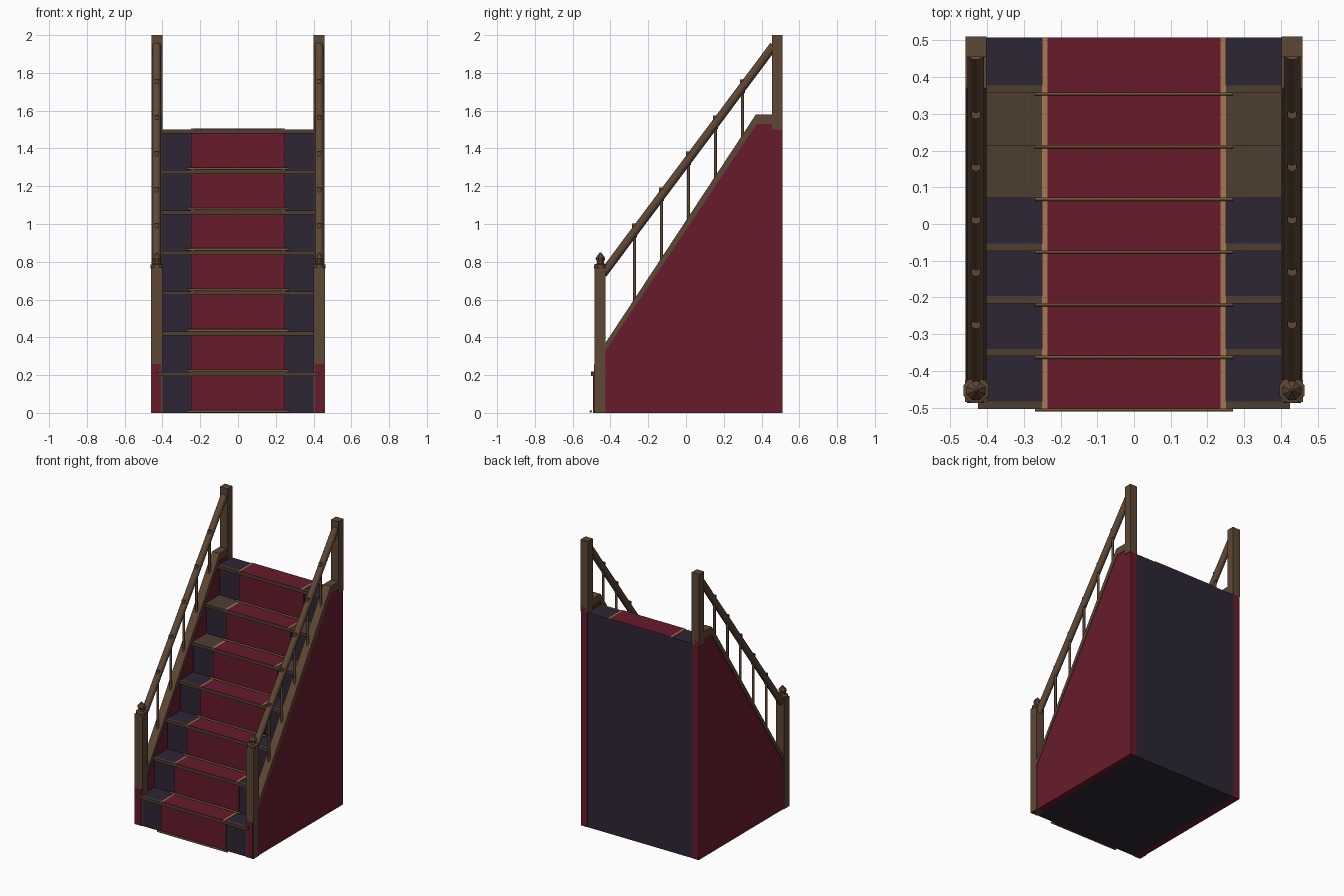
import bpy, bmesh, math
from mathutils import Vector

if "Cube" in bpy.data.objects:
    bpy.data.objects.remove(bpy.data.objects["Cube"])


def mat(name, r, g, b):
    m = bpy.data.materials.new(name)
    m.diffuse_color = (r, g, b, 1)
    m.use_nodes = True
    m.node_tree.nodes["Principled BSDF"].inputs["Base Color"].default_value = m.diffuse_color
    return m


RED = mat("red", 0.135, 0.011, 0.024)
PURPLE = mat("dark_purple", 0.026, 0.019, 0.035)
WOOD = mat("wood", 0.11, 0.063, 0.036)
TREAD = mat("tread_wood", 0.076, 0.048, 0.03)
TAN = mat("tan", 0.38, 0.19, 0.09)
BRASS = mat("brass", 0.19, 0.115, 0.045)


def finish(name, bm, m, smooth=False):
    bmesh.ops.recalc_face_normals(bm, faces=bm.faces)
    me = bpy.data.meshes.new(name)
    bm.to_mesh(me)
    bm.free()
    me.materials.append(m)
    ob = bpy.data.objects.new(name, me)
    bpy.context.collection.objects.link(ob)
    if smooth:
        bpy.context.view_layer.objects.active = ob
        ob.select_set(True)
        bpy.ops.object.shade_smooth_by_angle(angle=math.radians(46))
        ob.select_set(False)
    return ob


def extrude_yz(name, profile, x0, x1, m):
    """Extrude a (y, z) outline from x0 to x1."""
    bm = bmesh.new()
    f = bm.faces.new([bm.verts.new((x0, y, z)) for y, z in profile])
    r = bmesh.ops.extrude_face_region(bm, geom=[f])
    vs = [v for v in r["geom"] if isinstance(v, bmesh.types.BMVert)]
    bmesh.ops.translate(bm, verts=vs, vec=(x1 - x0, 0, 0))
    return finish(name, bm, m)


def box(name, x0, x1, y0, y1, z0, z1, m):
    return extrude_yz(name, [(y0, z0), (y1, z0), (y1, z1), (y0, z1)], x0, x1, m)


def rod(name, a, b, radius, sides, m):
    a, b = Vector(a), Vector(b)
    bm = bmesh.new()
    bmesh.ops.create_cone(bm, cap_ends=True, segments=sides, radius1=radius,
                          radius2=radius, depth=(b - a).length)
    q = Vector((0, 0, 1)).rotation_difference(b - a)
    bm.transform(q.to_matrix().to_4x4())
    bmesh.ops.translate(bm, verts=bm.verts, vec=(a + b) / 2)
    return finish(name, bm, m, True)


def lathe(name, profile, x, y, sides, m):
    """Stack rings of (radius, z) around a vertical axis."""
    bm = bmesh.new()
    rings = [[bm.verts.new((x + r * math.cos(t), y + r * math.sin(t), z))
              for t in [2 * math.pi * (i + 0.5) / sides for i in range(sides)]]
             for r, z in profile]
    for a, b in zip(rings, rings[1:]):
        for i in range(sides):
            j = (i + 1) % sides
            bm.faces.new((a[i], a[j], b[j], b[i]))
    bm.faces.new(rings[0])
    bm.faces.new(rings[-1])
    return finish(name, bm, m)


STEPS, RISE, RUN, BACK = 7, 1.5 / 7, 0.1433, 0.508

# Solid stepped body
outline = [(BACK, 0)]
for k in range(STEPS):
    y = -0.483 + RUN * k
    outline += [(y, RISE * k), (y, RISE * (k + 1))]
outline.append((BACK, RISE * STEPS))
extrude_yz("stair_body", outline, -0.412, 0.412, PURPLE)

for k in range(STEPS):
    front = -0.503 + RUN * k
    riser = front + 0.02
    z0, z1 = RISE * k, RISE * (k + 1)
    last = k == STEPS - 1
    end = BACK if last else front + RUN + 0.015
    # Tread nosing, with the full wooden tread showing on two steps
    hw = 0.425 if k == 0 else 0.412
    deep = riser + RUN if k in (4, 5) else riser
    box("tread", -hw, hw, front, deep, z1 - 0.02, z1 + 0.001, TREAD)
    # Carpet runner with edge bands
    box("carpet_riser", -0.25, 0.25, riser - 0.009, riser + 0.002, z0, z1 - 0.015, RED)
    box("carpet_tread", -0.235, 0.235, front, end, z1 - 0.001, z1 + 0.005, RED)
    for s in (-1, 1):
        xs = sorted((s * 0.235, s * 0.25))
        box("carpet_edge", *xs, front, end, z1 - 0.001, z1 + 0.005, TAN)
    # Carpet rod at the foot of the riser
    rod("carpet_rod", (-0.27, riser - 0.021, z0 + 0.008),
        (0.27, riser - 0.021, z0 + 0.008), 0.0065, 8, BRASS)


def rail_z(y):
    return 0.755 + 1.338 * (y + 0.425)


for s in (-1, 1):
    cx = s * 0.43
    # Side panel and sloping trim
    extrude_yz("side_panel", [(-0.487, 0), (0.51, 0), (0.51, 1.53), (0.37, 1.53),
                              (-0.487, 0.255)], s * 0.408, s * 0.455, RED)
    extrude_yz("side_trim", [(-0.43, 0.325), (0.375, 1.53), (0.46, 1.53), (0.46, 1.58),
                             (0.37, 1.58), (-0.43, 0.365)], s * 0.402, s * 0.459, WOOD)
    # Lower newel post with finial
    box("lower_newel", cx - 0.03, cx + 0.03, -0.485, -0.425, 0, 0.77, WOOD)
    lathe("newel_finial", [(0.036, 0.765), (0.037, 0.785), (0.022, 0.79), (0.02, 0.8),
                           (0.028, 0.818), (0.02, 0.83), (0.003, 0.85)],
          cx, -0.453, 8, WOOD)
    # Upper newel post
    box("upper_newel", cx - 0.029, cx + 0.029, 0.455, 0.51, 1.5, 2.0, WOOD)
    # Handrail
    rod("handrail", (cx, -0.44, rail_z(-0.44)), (cx, 0.465, rail_z(0.465)),
        0.0225, 12, WOOD)
    # Balusters with a peg head above the rail
    for i in range(5):
        y = -0.272 + 0.1427 * i
        foot = 0.345 + 1.515 * (y + 0.43)
        rod("baluster", (cx, y, foot), (cx, y, rail_z(y)), 0.0085, 8, WOOD)
        rod("baluster_peg", (cx, y, rail_z(y) - 0.03), (cx, y, rail_z(y) + 0.042),
            0.0135, 10, WOOD)
